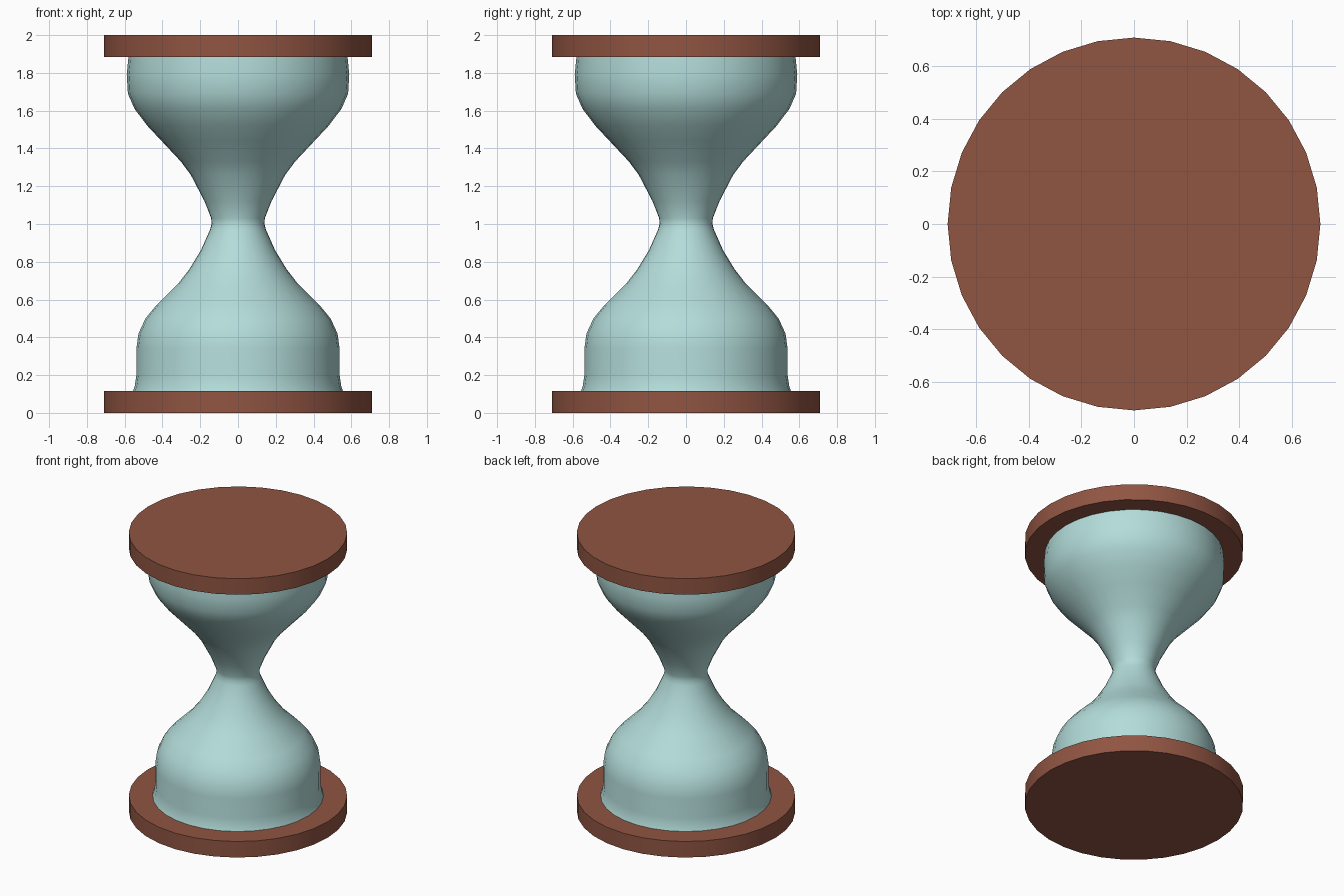
import bpy
import math

if "Cube" in bpy.data.objects:
    bpy.data.objects.remove(bpy.data.objects["Cube"])

SIDES = 32


def material(name, rgb):
    mat = bpy.data.materials.new(name)
    mat.diffuse_color = (*rgb, 1)
    mat.use_nodes = True
    mat.node_tree.nodes["Principled BSDF"].inputs["Base Color"].default_value = mat.diffuse_color
    return mat


def lathe(name, profile, mat):
    """Revolve (radius, z) points round the z axis and cap both ends."""
    verts, faces = [], []
    for r, z in profile:
        for i in range(SIDES):
            a = 2 * math.pi * i / SIDES
            verts.append((r * math.cos(a), r * math.sin(a), z))
    for k in range(len(profile) - 1):
        for i in range(SIDES):
            j = (i + 1) % SIDES
            a, b = k * SIDES, (k + 1) * SIDES
            faces.append((a + i, a + j, b + j, b + i))
    faces.append(tuple(reversed(range(SIDES))))
    faces.append(tuple(range(len(verts) - SIDES, len(verts))))
    mesh = bpy.data.meshes.new(name)
    mesh.from_pydata(verts, [], faces)
    mesh.materials.append(mat)
    obj = bpy.data.objects.new(name, mesh)
    bpy.context.collection.objects.link(obj)
    bpy.ops.object.select_all(action='DESELECT')
    obj.select_set(True)
    bpy.context.view_layer.objects.active = obj
    bpy.ops.object.shade_smooth_by_angle(angle=math.radians(40))
    return obj


wood = material("wood", (0.28, 0.09, 0.055))
glass = material("glass", (0.45, 0.72, 0.70))

# Round end plates
for name, z0, z1 in (("bottom_plate", 0, 0.115), ("top_plate", 1.885, 2)):
    lathe(name, [(0.71, z0), (0.71, z1)], wood)

# Glass bulbs with a narrow waist
lathe("glass_bulbs", [
    (0.556, 0.115), (0.547, 0.14), (0.538, 0.20), (0.538, 0.34),
    (0.527, 0.42), (0.49, 0.50), (0.432, 0.57), (0.32, 0.68),
    (0.258, 0.76), (0.197, 0.86), (0.148, 0.97), (0.14, 1.00),
    (0.142, 1.03), (0.177, 1.12), (0.25, 1.26), (0.302, 1.33),
    (0.405, 1.44), (0.48, 1.52), (0.548, 1.61), (0.583, 1.69),
    (0.589, 1.79), (0.58, 1.885)], glass)
